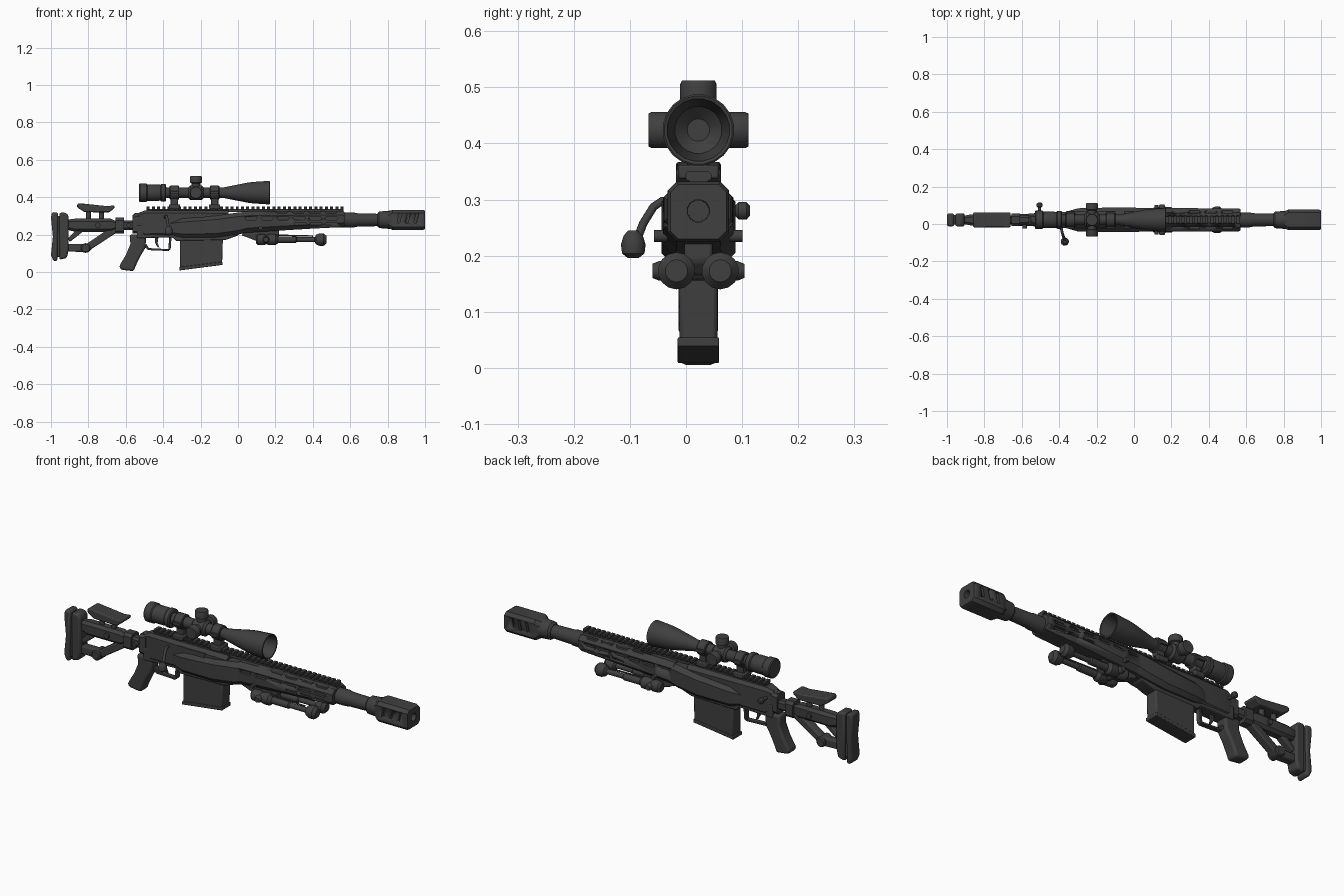
import bpy, bmesh, math
from mathutils import Vector

C = 0.022  # y of the weapon's centre plane
mat = bpy.data.materials.new("dark gunmetal")
mat.diffuse_color = (0.05, 0.05, 0.05, 1)


def finish(name, bm, bevel=0, smooth=35):
    bmesh.ops.recalc_face_normals(bm, faces=bm.faces)
    me = bpy.data.meshes.new(name)
    bm.to_mesh(me)
    bm.free()
    ob = bpy.data.objects.new(name, me)
    bpy.context.collection.objects.link(ob)
    me.materials.append(mat)
    if bevel:
        m = ob.modifiers.new("bevel", 'BEVEL')
        m.width, m.segments, m.limit_method = bevel, 2, 'ANGLE'
    for o in bpy.context.selected_objects:
        o.select_set(False)
    bpy.context.view_layer.objects.active = ob
    ob.select_set(True)
    bpy.ops.object.shade_smooth_by_angle(angle=math.radians(smooth))
    return ob


def skin(name, rings, bevel=0):
    """Closed skin over equal-length rings of points."""
    bm = bmesh.new()
    vs = [[bm.verts.new(p) for p in r] for r in rings]
    n = len(vs[0])
    for a, b in zip(vs, vs[1:]):
        for i in range(n):
            bm.faces.new((a[i], a[(i + 1) % n], b[(i + 1) % n], b[i]))
    bm.faces.new(vs[0])
    bm.faces.new(vs[-1])
    return finish(name, bm, bevel)


def loft(name, secs, y=C, bevel=0):
    """Chamfered rectangles (x, half width, z low, z high, chamfer) along x."""
    rings = []
    for x, w, a, b, c in secs:
        rings.append([(x, y + s, z) for s, z in (
            (w, a + c), (w, b - c), (w - c, b), (c - w, b),
            (-w, b - c), (-w, a + c), (c - w, a), (w - c, a))])
    return skin(name, rings, bevel)


def side(name, pts, w, y=C, bevel=0.006):
    """Side profile in x, z extruded across the width."""
    return skin(name, [[(x, y + s, z) for x, z in pts] for s in (-w, w)], bevel)


def box(name, x0, x1, w, z0, z1, y=C, bevel=0.004):
    return side(name, [(x0, z0), (x1, z0), (x1, z1), (x0, z1)], w, y, bevel)


def turn(name, prof, origin, axis='X', n=20):
    """Profile of (distance, radius) turned about an axis."""
    rings = []
    for d, r in prof:
        ring = []
        for i in range(n):
            t = 2 * math.pi * (i + 0.5) / n
            a, b = r * math.cos(t), r * math.sin(t)
            p = {'X': (d, a, b), 'Y': (a, d, b), 'Z': (a, b, d)}[axis]
            ring.append(Vector(origin) + Vector(p))
        rings.append(ring)
    return skin(name, rings)


def pipe(name, pts, r, cyclic=False):
    cu = bpy.data.curves.new(name, 'CURVE')
    cu.dimensions, cu.bevel_depth, cu.bevel_resolution = '3D', r, 3
    cu.use_fill_caps = True
    s = cu.splines.new('POLY')
    s.points.add(len(pts) - 1)
    for p, q in zip(s.points, pts):
        p.co = (*q, 1)
    s.use_cyclic_u = cyclic
    s.use_smooth = True
    cu.materials.append(mat)
    ob = bpy.data.objects.new(name, cu)
    bpy.context.collection.objects.link(ob)


def cut(ob, cutter):
    m = ob.modifiers.new("cut", 'BOOLEAN')
    m.operation, m.object, m.solver = 'DIFFERENCE', cutter, 'EXACT'
    cutter.hide_render = True
    cutter.hide_set(True)


def slot(x0, x1, z, h, y, w):
    return side("slot_cutter", [(x0, z), (x0 + h, z - h), (x1 - h, z - h), (x1, z),
                                (x1 - h, z + h), (x0 + h, z + h)], w, y, 0)


# Shoulder pad and stock
side("butt_pad", [(-0.985, 0.055), (-0.965, 0.06), (-0.962, 0.318), (-0.995, 0.32),
                  (-1.0, 0.29), (-0.99, 0.19), (-1.0, 0.09)], 0.035, bevel=0.01)
box("butt_spacer", -0.97, -0.95, 0.026, 0.08, 0.3)
side("butt_frame", [(-0.955, 0.065), (-0.915, 0.075), (-0.905, 0.12), (-0.905, 0.3),
                    (-0.92, 0.317), (-0.955, 0.317)], 0.035, bevel=0.01)
loft("stock_tube", [(-0.91, 0.022, 0.225, 0.28, 0.012), (-0.87, 0.03, 0.215, 0.285, 0.014),
                    (-0.68, 0.03, 0.215, 0.285, 0.014), (-0.66, 0.024, 0.225, 0.275, 0.01),
                    (-0.55, 0.024, 0.225, 0.275, 0.01)])
loft("stock_collar", [(-0.655, 0.033, 0.205, 0.29, 0.014), (-0.61, 0.033, 0.205, 0.29, 0.014)])
loft("stock_hinge", [(-0.565, 0.034, 0.205, 0.305, 0.012), (-0.525, 0.034, 0.205, 0.31, 0.012)])
side("stock_strut", [(-0.91, 0.11), (-0.8, 0.105), (-0.78, 0.125), (-0.65, 0.21),
                     (-0.65, 0.23), (-0.70, 0.225), (-0.81, 0.15), (-0.91, 0.15)], 0.022)
turn("strut_knob", [(-0.035, 0.02), (-0.03, 0.026), (0.03, 0.026), (0.035, 0.02)],
     (-0.815, C, 0.128), 'Y', 14)
side("stock_brace", [(-0.91, 0.18), (-0.9, 0.16), (-0.83, 0.215), (-0.86, 0.23)], 0.02)
side("cheek_rest", [(-0.86, 0.345), (-0.82, 0.32), (-0.69, 0.318), (-0.66, 0.342),
                    (-0.66, 0.356), (-0.7, 0.352), (-0.85, 0.368), (-0.86, 0.362)],
     0.04, bevel=0.01)
for x in (-0.8, -0.73):
    turn("cheek_post", [(0.27, 0.014), (0.33, 0.014)], (x, C, 0), 'Z', 12)
turn("stock_button", [(-0.045, 0.012), (0.01, 0.012)], (-0.585, C, 0.25), 'Y', 12)
turn("stock_wheel", [(-0.04, 0.014), (0.04, 0.014)], (-0.75, C, 0.25), 'Y', 12)

# Receiver and chassis
loft("receiver", [(-0.535, 0.03, 0.22, 0.315, 0.012), (-0.5, 0.04, 0.19, 0.328, 0.014),
                  (-0.34, 0.044, 0.19, 0.33, 0.016), (-0.05, 0.045, 0.2, 0.33, 0.018)])
side("lower_chassis", [(-0.54, 0.18), (-0.35, 0.185), (-0.33, 0.165), (-0.07, 0.17),
                       (0.0, 0.195), (0.02, 0.23), (-0.54, 0.25)], 0.036)
loft("chassis_shell", [(-0.37, 0.042, 0.2, 0.27, 0.012), (-0.3, 0.062, 0.185, 0.285, 0.018),
                       (-0.12, 0.066, 0.185, 0.3, 0.02), (0.0, 0.066, 0.2, 0.318, 0.022),
                       (0.04, 0.062, 0.21, 0.32, 0.022)])
side("ejection_port_plate", [(-0.33, 0.292), (-0.18, 0.292), (-0.17, 0.315), (-0.33, 0.315)],
     0.003, C - 0.045, 0)
side("magazine", [(-0.31, 0.012), (-0.085, 0.042), (-0.08, 0.2), (-0.31, 0.2)], 0.034, bevel=0.007)
side("magazine_base", [(-0.314, 0.008), (-0.082, 0.038), (-0.082, 0.055), (-0.314, 0.026)],
     0.037, bevel=0.003)
side("grip", [(-0.625, 0.012), (-0.557, 0.004), (-0.548, 0.03), (-0.522, 0.085), (-0.495, 0.13),
              (-0.49, 0.2), (-0.58, 0.2), (-0.575, 0.15), (-0.6, 0.09), (-0.636, 0.03)],
     0.032, bevel=0.014)
side("trigger", [(-0.445, 0.19), (-0.425, 0.19), (-0.43, 0.155), (-0.42, 0.13),
                 (-0.432, 0.135), (-0.445, 0.16)], 0.007, bevel=0.002)
for n, pts in (("bottom", [(-0.485, 0.117), (-0.37, 0.112), (-0.37, 0.122), (-0.485, 0.128)]),
               ("front", [(-0.373, 0.112), (-0.36, 0.122), (-0.355, 0.19), (-0.368, 0.19)]),
               ("rear", [(-0.505, 0.14), (-0.48, 0.117), (-0.475, 0.125), (-0.49, 0.15)])):
    side("trigger_guard_" + n, pts, 0.013, bevel=0.002)

# Bolt handle and side controls
turn("bolt_shroud", [(-0.56, 0.018), (-0.55, 0.026), (-0.48, 0.026)], (0, C, 0.29), 'X', 16)
pipe("bolt_arm", [(-0.39, -0.015, 0.292), (-0.385, -0.042, 0.298), (-0.38, -0.058, 0.287),
                  (-0.375, -0.076, 0.258), (-0.37, -0.087, 0.23)], 0.0075)
turn("bolt_knob", [(-0.024, 0.01), (-0.016, 0.02), (0.0, 0.022), (0.016, 0.017), (0.025, 0.009)],
     (-0.37, -0.094, 0.22), 'Z', 14)
turn("safety_stem", [(0.04, 0.008), (0.09, 0.008)], (-0.505, 0, 0.28), 'Y', 12)
turn("safety_knob", [(0.088, 0.01), (0.094, 0.016), (0.108, 0.016), (0.114, 0.009)],
     (-0.505, 0, 0.28), 'Y', 12)
for s in (-1, 1):
    turn("sling_stud", [(-0.012, 0.011), (0.012, 0.011)], (0.12, C + s * 0.067, 0.235), 'Y', 12)

# Handguard with vent slots
guard = loft("handguard", [(0.02, 0.063, 0.208, 0.324, 0.024), (0.12, 0.063, 0.215, 0.326, 0.024),
                           (0.4, 0.062, 0.232, 0.326, 0.022), (0.56, 0.061, 0.24, 0.326, 0.022),
                           (0.57, 0.056, 0.245, 0.32, 0.02)])
for s in (-1, 1):
    for i in range(6):
        x = 0.035 + i * 0.086
        cut(guard, slot(x, x + 0.07, 0.288, 0.009, C + s * 0.063, 0.015))
    for i in range(3):
        x = 0.3 + i * 0.083
        cut(guard, slot(x, x + 0.068, 0.258, 0.006, C + s * 0.063, 0.014))
    for i in range(4):
        x = 0.2 + i * 0.088
        top = slot(x, x + 0.07, 0.324, 0.008, C + s * 0.043, 0.007)
        cut(guard, top)

# Top rail with teeth
box("rail_base", -0.49, 0.565, 0.017, 0.32, 0.338, bevel=0)
for i in range(38):
    x = -0.488 + i * 0.028
    loft("rail_tooth", [(x, 0.023, 0.334, 0.35, 0.004), (x + 0.016, 0.023, 0.334, 0.35, 0.004)])

# Barrel and muzzle brake
turn("barrel", [(0.5, 0.041), (0.62, 0.04), (0.64, 0.036), (0.77, 0.033)], (0, C, 0.278))
turn("muzzle_collar", [(0.745, 0.036), (0.755, 0.045), (0.785, 0.047), (0.815, 0.05)], (0, C, 0.279))
brake = loft("muzzle_brake", [(0.80, 0.042, 0.238, 0.32, 0.02), (0.825, 0.055, 0.225, 0.332, 0.016),
                              (0.99, 0.055, 0.225, 0.332, 0.016), (1.0, 0.05, 0.23, 0.327, 0.014)])
cut(brake, turn("bore_cutter", [(0.9, 0.019), (1.05, 0.021)], (0, C, 0.28), 'X', 12))
for s in (-1, 1):
    for i in range(3):
        x = 0.85 + i * 0.045
        cut(brake, side("port_cutter", [(x, 0.262), (x + 0.014, 0.262), (x + 0.026, 0.312),
                                        (x + 0.012, 0.312)], 0.018, C + s * 0.057, 0))

# Scope
Z = 0.424
turn("scope_body", [(-0.53, 0.046), (-0.525, 0.05), (-0.49, 0.05), (-0.485, 0.045), (-0.43, 0.045),
                    (-0.4, 0.04), (-0.38, 0.028), (-0.08, 0.028), (-0.02, 0.04), (0.05, 0.054),
                    (0.08, 0.058), (0.168, 0.064), (0.17, 0.061), (0.168, 0.056), (0.09, 0.042),
                    (0.07, 0.02)], (0, C, Z), 'X', 20)
turn("zoom_ring", [(-0.415, 0.044), (-0.41, 0.048), (-0.39, 0.048), (-0.385, 0.044)], (0, C, Z))
turn("turret_hub", [(-0.265, 0.03), (-0.255, 0.04), (-0.195, 0.04), (-0.185, 0.03)], (0, C, Z))
cap = [(0.02, 0.024), (0.05, 0.024), (0.054, 0.033), (0.082, 0.033), (0.088, 0.03)]
turn("elevation_turret", cap, (-0.225, C, Z), 'Z', 16)
for s in (-1, 1):
    turn("side_turret", [(s * (d + 0.001), r) for d, r in cap], (-0.225, C, Z), 'Y', 16)
for x in (-0.34, -0.125):
    turn("scope_ring", [(-0.025, 0.035), (-0.021, 0.038), (0.021, 0.038), (0.025, 0.035)],
         (x, C, Z), 'X', 16)
    box("ring_foot", x - 0.03, x + 0.03, 0.036, 0.337, 0.362)
    box("ring_neck", x - 0.02, x + 0.02, 0.02, 0.355, 0.41)
    for s in (-1, 1):
        box("ring_clamp", x - 0.022, x + 0.022, 0.007, Z - 0.008, Z + 0.008, C + s * 0.04, 0.002)

# Folded bipod
side("bipod_mount", [(0.03, 0.215), (0.02, 0.195), (0.05, 0.185), (0.1, 0.165), (0.2, 0.165),
                     (0.22, 0.19), (0.22, 0.23), (0.03, 0.23)], 0.025)
turn("bipod_pivot", [(-0.082, 0.013), (-0.07, 0.018), (0.07, 0.018), (0.082, 0.013)],
     (0.15, C, 0.173), 'Y', 12)
for s in (-1, 1):
    o = (0, C + s * 0.039, 0.173)
    turn("bipod_leg", [(0.095, 0.018), (0.105, 0.028), (0.14, 0.03), (0.15, 0.024), (0.17, 0.03),
                       (0.2, 0.03), (0.215, 0.018), (0.31, 0.018), (0.315, 0.013), (0.41, 0.013),
                       (0.418, 0.026), (0.435, 0.033), (0.458, 0.033), (0.473, 0.02)], o, 'X', 14)
    pipe("bipod_spring", [(0.2, o[1], 0.197), (0.4, o[1], 0.192)], 0.004)
